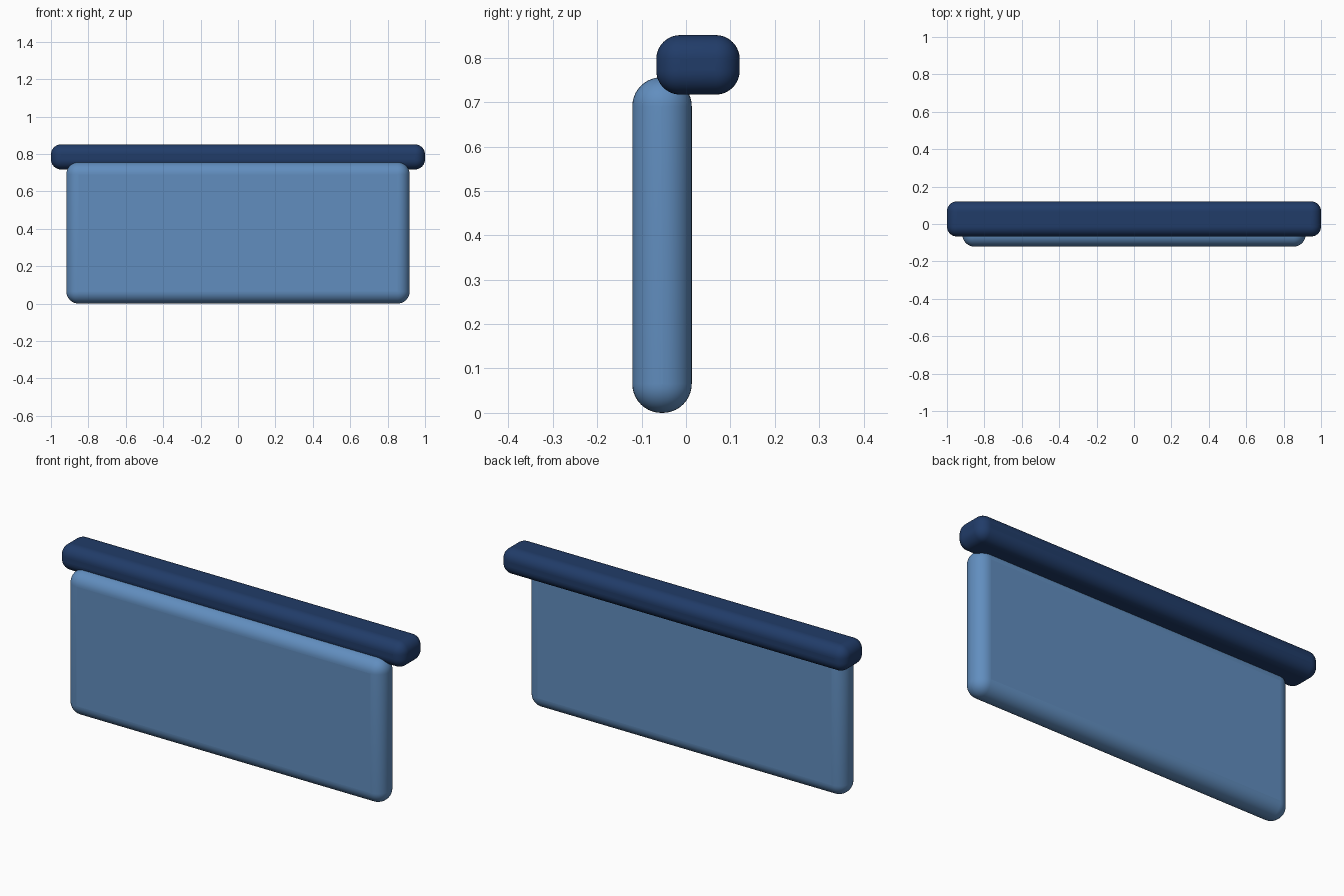
import bpy
from mathutils import Vector

if "Cube" in bpy.data.objects:
    bpy.data.objects.remove(bpy.data.objects["Cube"])


def material(name, color):
    mat = bpy.data.materials.new(name)
    mat.diffuse_color = (*color, 1)
    mat.use_nodes = True
    mat.node_tree.nodes["Principled BSDF"].inputs["Base Color"].default_value = mat.diffuse_color
    return mat


def rounded_box(name, low, high, radius, mat):
    """Box between two corners with all edges rounded."""
    low, high = Vector(low), Vector(high)
    bpy.ops.mesh.primitive_cube_add(size=1, location=(low + high) / 2)
    obj = bpy.context.object
    obj.name = name
    obj.dimensions = high - low
    bpy.ops.object.transform_apply(location=False, rotation=False, scale=True)
    bevel = obj.modifiers.new("rounding", "BEVEL")
    bevel.width = radius
    bevel.segments = 10
    bevel.limit_method = "NONE"
    obj.data.materials.append(mat)
    bpy.ops.object.shade_smooth_by_angle()
    # Smooth everything; the rounded edges are tangent to the flat sides
    for poly in obj.data.polygons:
        poly.use_smooth = True
    return obj


# Padded back panel
rounded_box("back_panel", (-0.918, -0.121, 0.0), (0.918, 0.013, 0.756), 0.0655,
            material("light_blue", (0.12, 0.27, 0.52)))

# Top rail, set behind and overlapping the panel's upper edge
rounded_box("top_rail", (-1.0, -0.067, 0.717), (1.0, 0.121, 0.851), 0.054,
            material("navy", (0.015, 0.045, 0.14)))
